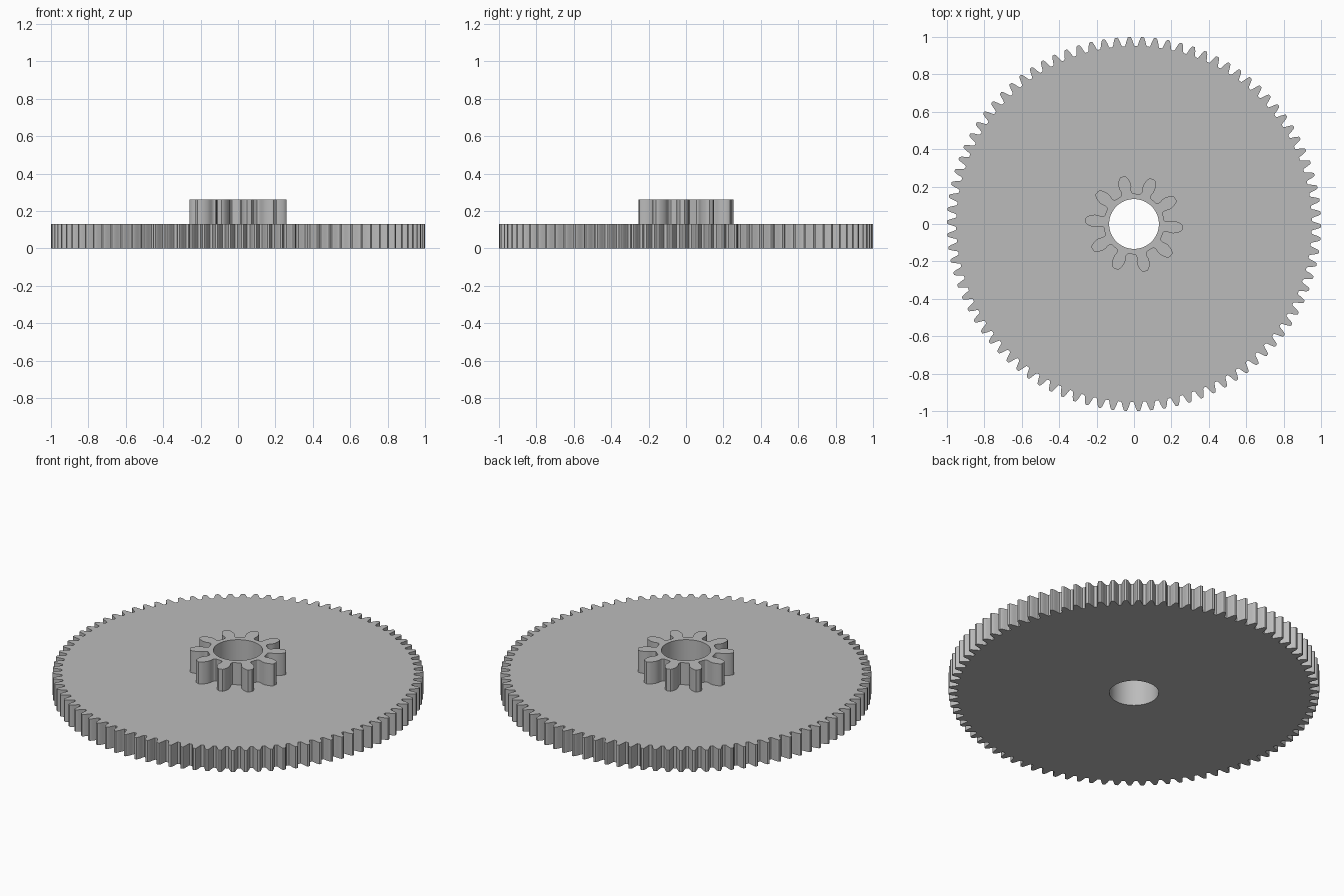
import bpy, bmesh
from math import cos, sin, pi, radians, asin

cube = bpy.data.objects.get("Cube")
if cube:
    bpy.data.objects.remove(cube, do_unlink=True)

grey = bpy.data.materials.new("plain_grey")
grey.use_nodes = True
grey.diffuse_color = (0.5, 0.5, 0.5, 1)
grey.node_tree.nodes["Principled BSDF"].inputs["Base Color"].default_value = (0.5, 0.5, 0.5, 1)

BORE = 0.133


def ring(bm, points, z):
    verts = [bm.verts.new((r * cos(a), r * sin(a), z)) for r, a in points]
    return [bm.edges.new((v, verts[i - 1])) for i, v in enumerate(verts)]


def gear(name, teeth, phase, flank, z, height, open_base=False):
    """Extrude a toothed disc; flank lists (radius, half width) from root to tip."""
    half = [(r, asin(w / r)) for r, w in flank]
    outline = []
    for i in range(teeth):
        centre = radians(phase) + 2 * pi * i / teeth
        outline += [(r, centre - a) for r, a in half]
        outline += [(r, centre + a) for r, a in reversed(half)]
    bore = [(BORE, 2 * pi * i / 64) for i in range(64)]

    bm = bmesh.new()
    edges = ring(bm, outline, z) + ring(bm, bore, z)
    bmesh.ops.triangle_fill(bm, edges=edges, use_beauty=True, normal=(0, 0, 1))
    base = bm.faces[:]
    top = bmesh.ops.extrude_face_region(bm, geom=base, use_keep_orig=True)
    verts = [g for g in top["geom"] if isinstance(g, bmesh.types.BMVert)]
    bmesh.ops.translate(bm, verts=verts, vec=(0, 0, height))
    bmesh.ops.recalc_face_normals(bm, faces=bm.faces[:])
    if open_base:
        floor = [f for f in bm.faces if all(v.co.z < z + 0.001 for v in f.verts)]
        bmesh.ops.delete(bm, geom=floor, context="FACES_ONLY")

    mesh = bpy.data.meshes.new(name)
    bm.to_mesh(mesh)
    bm.free()
    mesh.materials.append(grey)
    obj = bpy.data.objects.new(name, mesh)
    bpy.context.collection.objects.link(obj)
    bpy.ops.object.select_all(action="DESELECT")
    obj.select_set(True)
    bpy.context.view_layer.objects.active = obj
    bpy.ops.object.shade_smooth_by_angle(angle=radians(30))
    return obj


# Wide thin wheel with fine teeth
gear("large_gear", 90, -0.6,
     [(0.951, 0.026), (0.957, 0.0225), (0.967, 0.0195), (0.978, 0.0165),
      (0.988, 0.013), (0.996, 0.0095), (1.0, 0.006)], 0, 0.13)

# Small hub gear with long rounded teeth, standing on the wheel
gear("small_gear", 10, -4.5,
     [(0.163, 0.032), (0.167, 0.028), (0.174, 0.0265), (0.186, 0.028),
      (0.2, 0.0325), (0.215, 0.0335), (0.23, 0.0305), (0.244, 0.0255),
      (0.254, 0.0195), (0.26, 0.0115)], 0.13, 0.131, open_base=True)
